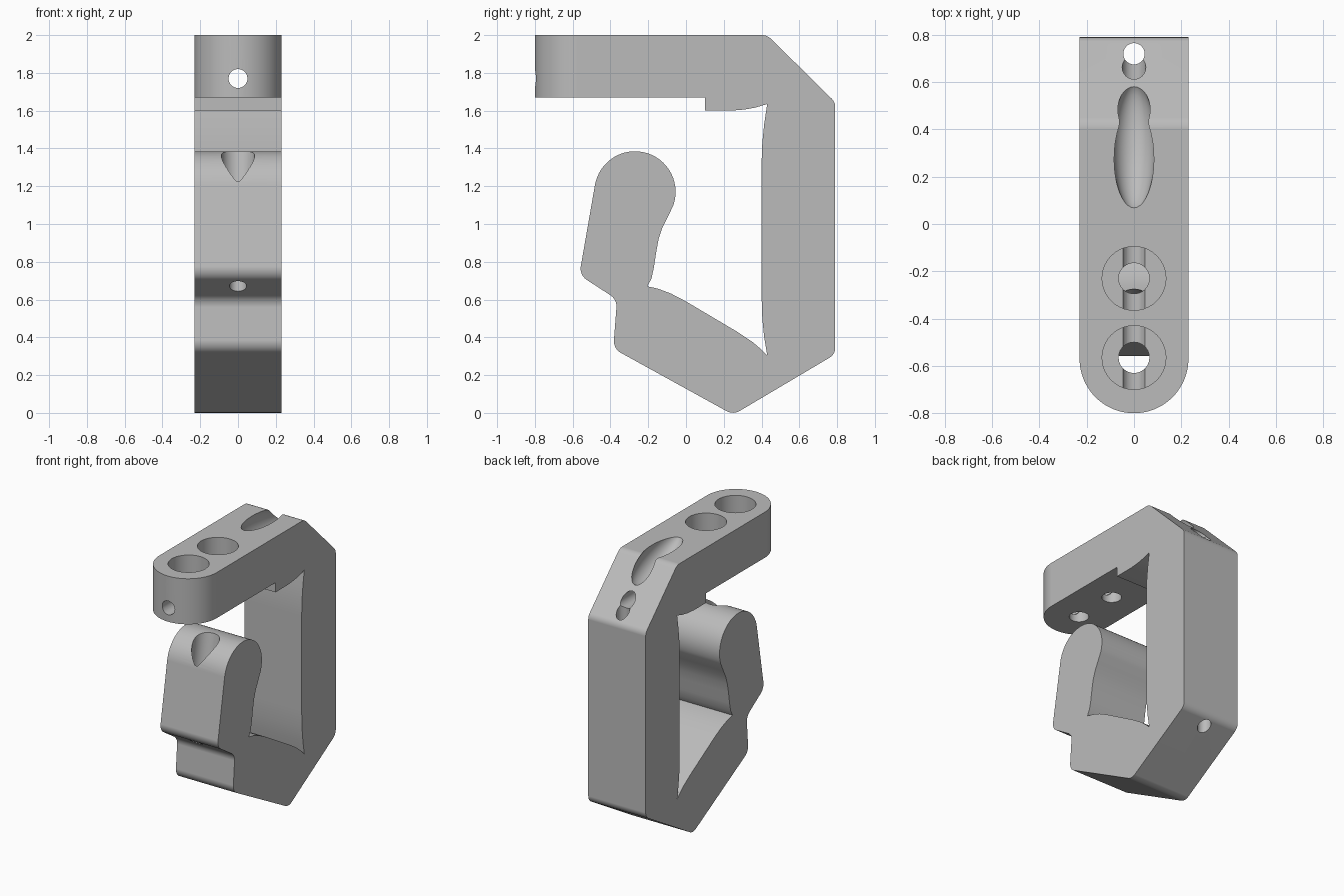
import bpy, bmesh, math
from mathutils import Vector

cube = bpy.data.objects.get("Cube")
if cube:
    bpy.data.objects.remove(cube, do_unlink=True)

HALF = 0.23

grey = bpy.data.materials.new("plain grey")
grey.use_nodes = True
colour = (0.5, 0.5, 0.5, 1)
grey.diffuse_color = colour
grey.node_tree.nodes["Principled BSDF"].inputs["Base Color"].default_value = colour


def add_object(name, bm):
    bmesh.ops.recalc_face_normals(bm, faces=bm.faces[:])
    mesh = bpy.data.meshes.new(name)
    bm.to_mesh(mesh)
    bm.free()
    mesh.materials.append(grey)
    obj = bpy.data.objects.new(name, mesh)
    bpy.context.scene.collection.objects.link(obj)
    return obj


def prism(name, points, shift):
    """Closed solid between an outline and its shifted copy."""
    bm = bmesh.new()
    near = [bm.verts.new(p) for p in points]
    far = [bm.verts.new(Vector(p) + Vector(shift)) for p in points]
    bm.faces.new(near)
    bm.faces.new(far[::-1])
    for i in range(len(points)):
        bm.faces.new((near[i - 1], near[i], far[i], far[i - 1]))
    return add_object(name, bm)


def arc(cy, cz, r, start, end, steps):
    angles = [math.radians(start + (end - start) * i / steps) for i in range(steps + 1)]
    return [(cy + r * math.cos(a), cz + r * math.sin(a)) for a in angles]


def rounded(corners, steps=6):
    """Replace each (y, z, radius) corner by a fillet; radius 0 stays sharp."""
    out = []
    for i, (y, z, r) in enumerate(corners):
        if r == 0:
            out.append((y, z))
            continue
        p = Vector((y, z))
        a = (Vector(corners[i - 1][:2]) - p).normalized()
        b = (Vector(corners[i + 1][:2]) - p).normalized()
        half = a.angle(b) / 2
        centre = p + (a + b).normalized() * (r / math.sin(half))
        u = p + a * (r / math.tan(half)) - centre
        v = p + b * (r / math.tan(half)) - centre
        for k in range(steps + 1):
            spoke = u.lerp(v, k / steps).normalized() * r
            out.append((centre.x + spoke.x, centre.y + spoke.y))
    return out


def rod(name, start, end, radius, end_radius):
    """Round cutter between two points in the middle plane, given as (y, z)."""
    a, b = Vector((0, *start)), Vector((0, *end))
    bm = bmesh.new()
    bmesh.ops.create_cone(bm, cap_ends=True, segments=40, radius1=radius,
                          radius2=end_radius, depth=(b - a).length)
    turn = (b - a).to_track_quat("Z", "Y").to_matrix()
    for v in bm.verts:
        v.co = turn @ v.co + (a + b) / 2
    return add_object(name, bm)


def volume(mesh):
    bm = bmesh.new()
    bm.from_mesh(mesh)
    result = bm.calc_volume()
    bm.free()
    return result


def cut(target, cutter):
    """Subtract the cutter, taking the first solver that gives a sound solid."""
    before = volume(target.data)
    for solver in ("EXACT", "MANIFOLD", "FLOAT"):
        mod = target.modifiers.new("cut", "BOOLEAN")
        mod.operation, mod.solver, mod.object = "DIFFERENCE", solver, cutter
        depsgraph = bpy.context.evaluated_depsgraph_get()
        depsgraph.update()
        mesh = bpy.data.meshes.new_from_object(target.evaluated_get(depsgraph))
        target.modifiers.remove(mod)
        if 0.8 * before < volume(mesh) < before - 1e-6:
            target.data = mesh
            break
    bpy.data.objects.remove(cutter, do_unlink=True)


# Side profile of the frame: arm, spine, foot and hook
profile = rounded([
    (-0.82, 1.67, 0), (-0.82, 2, 0), (0.43, 2, 0.07), (0.79, 1.645, 0.06),
    (0.79, 0.31, 0.06), (0.25, -0.01, 0.07), (-0.385, 0.34, 0.07),
    (-0.365, 0.6, 0.07), (-0.565, 0.73, 0.07), (-0.482, 1.207, 0)])
profile += arc(-0.27, 1.17, 0.215, 165, -20, 28)
profile += [(-0.1, 1.03), (-0.125, 0.98), (-0.145, 0.92), (-0.158, 0.85),
            (-0.17, 0.77), (-0.183, 0.71), (-0.205, 0.67),
            (-0.15, 0.658), (-0.08, 0.632), (0, 0.59), (0.27, 0.43),
            (0.35, 0.377), (0.4, 0.335), (0.43, 0.305),
            (0.414, 0.4), (0.404, 0.5), (0.4, 0.62), (0.4, 1.32),
            (0.404, 1.43), (0.414, 1.53), (0.43, 1.635),
            (0.37, 1.617), (0.31, 1.606), (0.24, 1.6), (0.1, 1.6), (0.1, 1.67)]
frame = prism("clamp_frame", [(-HALF, y, z) for y, z in profile], (2 * HALF, 0, 0))

# Cutter that rounds the end of the arm
outline = arc(0, -0.57, HALF + 0.0003, 180, 360, 40)
outline += [(0.3, -0.57), (0.3, -0.9), (-0.3, -0.9), (-0.3, -0.57)]
cutters = [prism("arm_end_cutter", [(x, y, 1.5) for x, y in outline], (0, 0, 0.7))]

# Counterbored screw holes in the arm
for y in (-0.23, -0.565):
    cutters.append(rod("counterbore", (y, 1.75), (y, 2.1), 0.135, 0.135))
    cutters.append(rod("screw_hole", (y, 1.6), (y, 1.85), 0.065, 0.065))

# Cord channels through the arm, spine, foot and hook
cutters += [
    rod("arm_channel", (-1, 1.77), (1, 1.77), 0.05, 0.05),
    rod("spine_channel", (0.72, 0.1), (0.72, 1.9), 0.045, 0.045),
    rod("foot_channel", (-0.5, 0.49), (0.5, -0.03), 0.05, 0.05),
    rod("hook_channel", (-0.492, 0.55), (-0.38, 1.3), 0.045, 0.045),
    rod("hook_flare", (-0.408, 1.12), (-0.355, 1.45), 0.084, 0.09),
]

# Smooth boat-shaped groove over the upper corner
bm = bmesh.new()
bmesh.ops.create_uvsphere(bm, u_segments=40, v_segments=24, radius=1)
tilt = math.radians(-17)
for v in bm.verts:
    y, z = v.co.y * 0.28, v.co.z * 0.1
    v.co = (v.co.x * 0.09, 0.33 + y * math.cos(tilt) - z * math.sin(tilt),
            1.955 + y * math.sin(tilt) + z * math.cos(tilt))
cutters.append(add_object("corner_groove", bm))

for cutter in cutters:
    cut(frame, cutter)

# Smooth the curves, keep the edges sharp
bpy.ops.object.select_all(action="DESELECT")
frame.select_set(True)
bpy.context.view_layer.objects.active = frame
bpy.ops.object.shade_smooth_by_angle(angle=math.radians(28))
weighted = frame.modifiers.new("even_shading", "WEIGHTED_NORMAL")
weighted.keep_sharp = True
